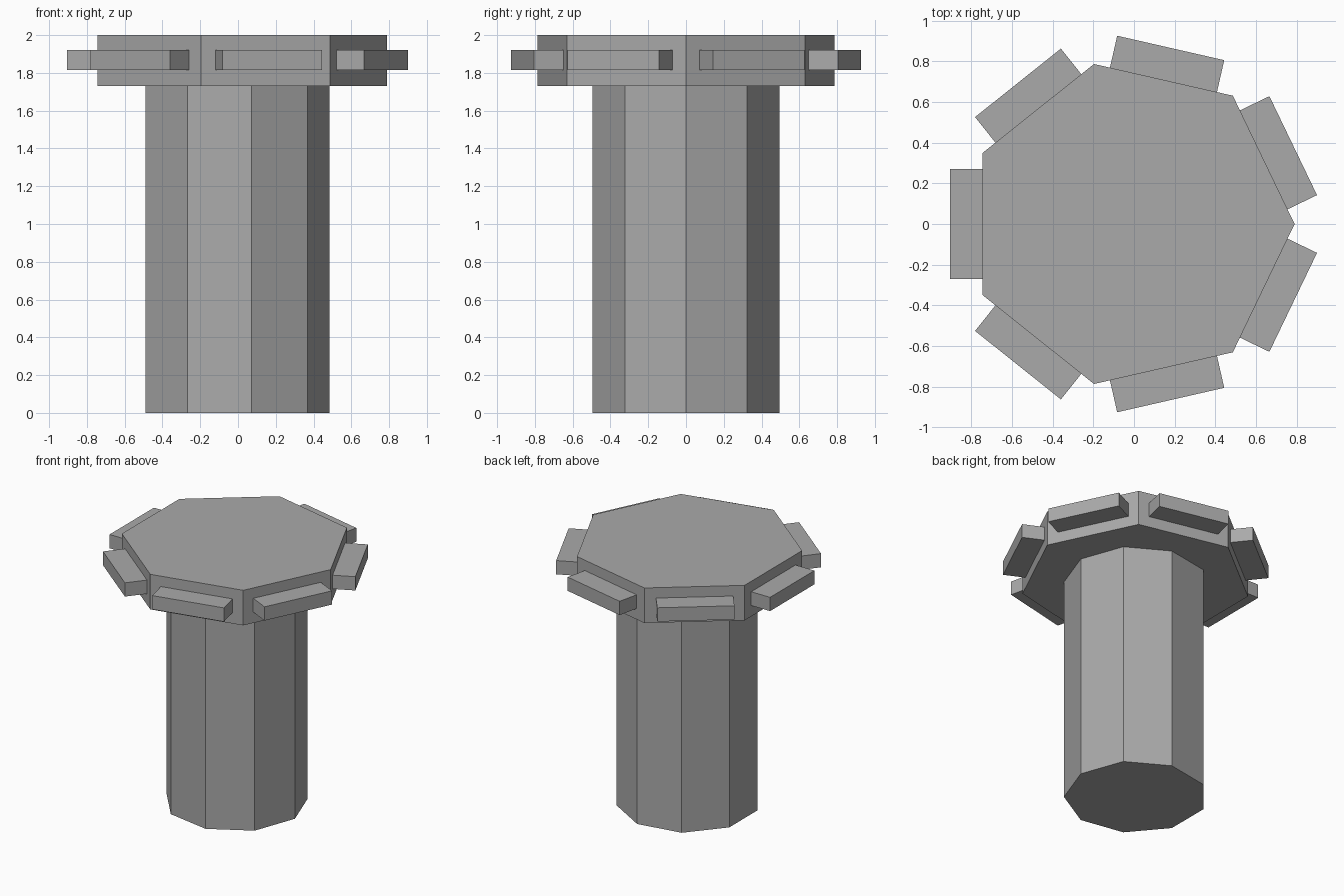
import bpy
from math import cos, sin, pi
from mathutils import Matrix, Vector

cube = bpy.data.objects.get("Cube")
if cube:
    bpy.data.objects.remove(cube, do_unlink=True)

# Single plain grey for the whole bolt
grey = bpy.data.materials.new("plain grey")
grey.use_nodes = True
colour = (0.4, 0.4, 0.4, 1)
grey.diffuse_color = colour
grey.node_tree.nodes["Principled BSDF"].inputs["Base Color"].default_value = colour

CENTRE_X = -0.017
SIDES = 7
HEAD_RADIUS = 0.807
APOTHEM = HEAD_RADIUS * cos(pi / SIDES)


def finish(name):
    obj = bpy.context.object
    obj.name = obj.data.name = name
    obj.data.materials.append(grey)
    return obj


def prism(name, sides, radius, bottom, top):
    """Upright prism with one corner pointing along +x."""
    bpy.ops.mesh.primitive_cylinder_add(
        vertices=sides, radius=radius, depth=top - bottom,
        location=(CENTRE_X, 0, (bottom + top) / 2))
    obj = finish(name)
    obj.data.transform(Matrix.Rotation(-pi / 2, 4, "Z"))
    return obj


# Nine-sided shaft under a seven-sided head
prism("shaft", 9, 0.502, 0, 1.73)
prism("head", SIDES, HEAD_RADIUS, 1.73, 2)

# One grip block centred on each side of the head
OUTER, INNER = 0.888, APOTHEM - 0.08
for i in range(SIDES):
    angle = (i + 0.5) * 2 * pi / SIDES
    middle = (OUTER + INNER) / 2
    bpy.ops.mesh.primitive_cube_add(
        size=1, rotation=(0, 0, angle),
        location=(CENTRE_X + middle * cos(angle), middle * sin(angle), 1.867))
    block = finish(f"grip_block_{i + 1}")
    block.data.transform(Matrix.Diagonal(Vector((OUTER - INNER, 0.54, 0.106, 1))))
